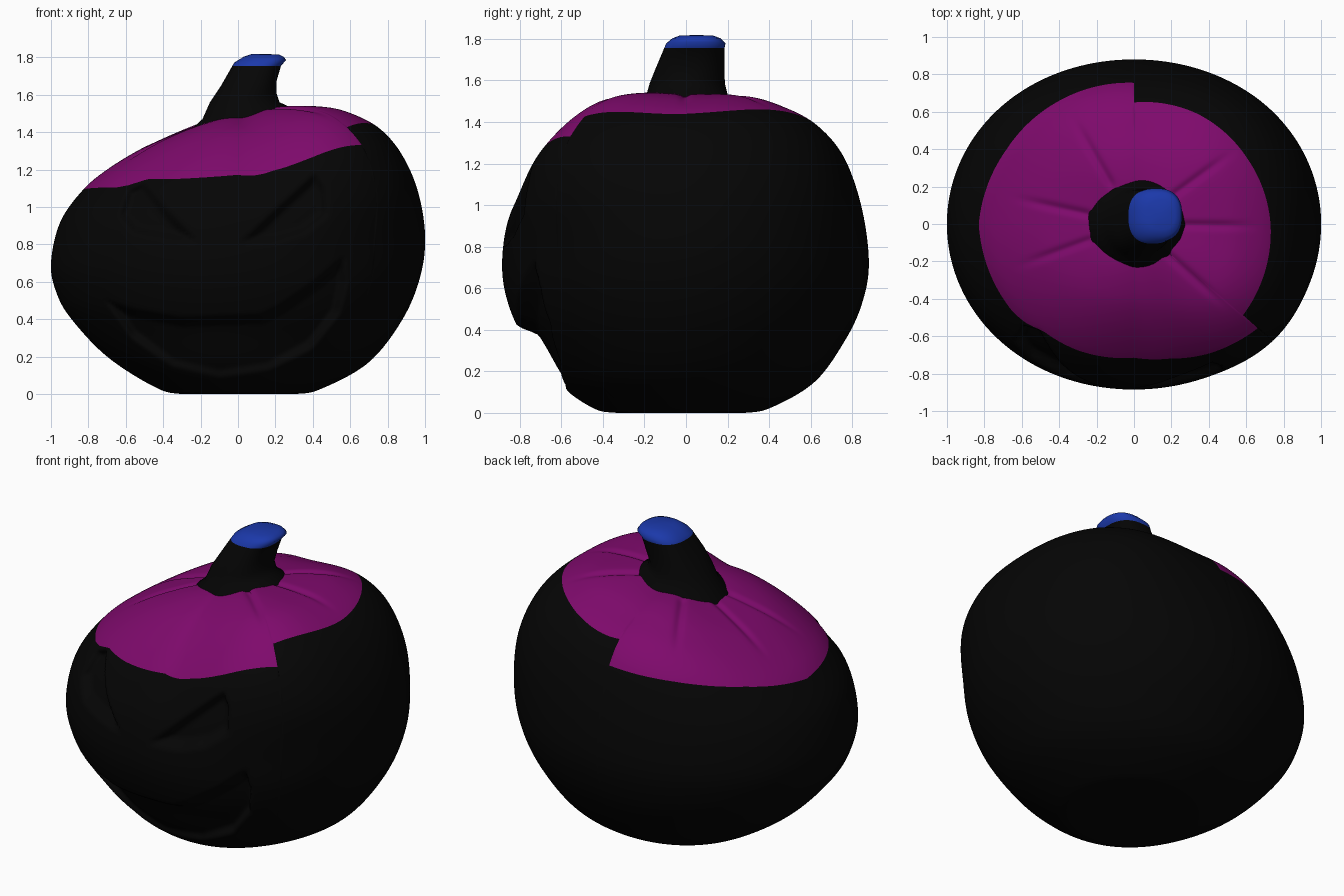
import bpy, bmesh, math
from mathutils import Vector

if "Cube" in bpy.data.objects:
    bpy.data.objects.remove(bpy.data.objects["Cube"])


def material(name, rgb):
    m = bpy.data.materials.new(name)
    m.diffuse_color = (*rgb, 1)
    m.use_nodes = True
    m.node_tree.nodes["Principled BSDF"].inputs["Base Color"].default_value = m.diffuse_color
    return m


BLACK = material("black", (0.0015, 0.0015, 0.0015))
PURPLE = material("purple", (0.21, 0.003, 0.15))
BLUE = material("blue", (0.011, 0.04, 0.4))

# Body profiles (radius, height) from the base to the crown
RIGHT = [(0, 0), (.3, 0), (.45, .03), (.7, .17), (.88, .4), (.975, .63), (1, .85),
         (.96, 1.09), (.87, 1.29), (.75, 1.425), (.6, 1.5), (.45, 1.53), (.22, 1.53), (0, 1.48)]
LEFT = [(0, 0), (.3, 0), (.45, .04), (.7, .2), (.89, .4), (.97, .54), (1, .7),
        (.95, .92), (.83, 1.09), (.7, 1.2), (.52, 1.31), (.36, 1.38), (.22, 1.43), (0, 1.48)]
FRONT = [(0, 0), (.33, 0), (.46, .03), (.62, .15), (.78, .36), (.86, .54), (.885, .72),
         (.855, .93), (.77, 1.1), (.66, 1.23), (.52, 1.35), (.38, 1.43), (.2, 1.48), (0, 1.48)]
BACK = [(0, 0), (.28, 0), (.42, .03), (.62, .15), (.76, .34), (.845, .52), (.88, .72),
        (.845, .99), (.76, 1.23), (.64, 1.37), (.49, 1.44), (.35, 1.48), (.2, 1.49), (0, 1.48)]

# Lid edge: (angle in degrees, radius), with two steps
LID = [(0, .73), (30, .7), (60, .68), (89.9, .65), (90.1, .755), (120, .77), (150, .79),
       (180, .83), (216, .8), (222, .785), (230, .75), (245, .74), (270, .715), (285, .745),
       (300, .8), (319.9, .865), (320.1, .76), (340, .745), (360, .73)]

# Carved face outlines in front view (x, z) and their depth
MOUTH = [(-.73, .52), (-.55, .46), (-.3, .415), (.12, .43), (.22, .48), (.42, .62), (.57, .75),
         (.59, .6), (.55, .43), (.4, .24), (.17, .12), (-.1, .08), (-.36, .14), (-.58, .3)]
EYE_L = [(-.65, .95), (-.6, 1.1), (-.5, 1.15), (-.38, 1.0), (-.18, .79), (-.4, .82), (-.56, .85)]
EYE_R = [(-.02, .79), (.2, 1.0), (.42, 1.2), (.48, 1.1), (.49, .95), (.36, .85), (.2, .8)]
CARVINGS = [(MOUTH, .08), (EYE_L, .065), (EYE_R, .06)]
CREASES = [120, 168, 200, 359, 318, 36]


def smooth(a, b, v):
    v = min(1, max(0, (v - a) / (b - a)))
    return v * v * (3 - 2 * v)


def inside_distance(poly, x, z):
    """Distance to the outline, zero when outside."""
    inside, best, p = False, 9, Vector((x, z))
    for a, b in zip(poly, poly[1:] + poly[:1]):
        if (a[1] > z) != (b[1] > z) and x < (b[0] - a[0]) * (z - a[1]) / (b[1] - a[1]) + a[0]:
            inside = not inside
        a, d = Vector(a), Vector(b) - Vector(a)
        k = min(1, max(0, (p - a).dot(d) / d.length_squared))
        best = min(best, (p - a - d * k).length)
    return best if inside else 0


def column(deg):
    """Control points of the body outline at one angle."""
    c, s = math.cos(math.radians(deg)), math.sin(math.radians(deg))
    pts = []
    for px, py in zip(RIGHT if c > 0 else LEFT, BACK if s > 0 else FRONT):
        r, z = [a * c * c + b * s * s for a, b in zip(px, py)]
        # fuller shoulder on the right-hand side
        w = smooth(.75, 1.2, z) * min(1, r / .6) * (2 * s * c) ** 2 if c > 0 else 0
        pts.append((r + (.08 if s < 0 else .035) * w, z + (.06 if s < 0 else .025) * w))
    return pts


def along(pts, t):
    i = min(int(t), len(pts) - 2)
    u = t - i
    q = [pts[min(max(i + k, 0), len(pts) - 1)] for k in (-1, 0, 1, 2)]
    return [.5 * (2 * b + (c - a) * u + (2 * a - 5 * b + 4 * c - d) * u * u
                  + (3 * b - a - 3 * c + d) * u ** 3) for a, b, c, d in zip(*q)]


def lid_radius(deg):
    for (a, r), (b, s) in zip(LID, LID[1:]):
        if a <= deg <= b:
            return r + (s - r) * (deg - a) / (b - a)


def lid_t(pts, radius):
    lo, hi = 6, 13
    for _ in range(30):
        mid = (lo + hi) / 2
        lo, hi = (mid, hi) if along(pts, mid)[0] > radius else (lo, mid)
    return lo


def body_point(pts, deg, t):
    r, z = along(pts, t)
    z = max(0, z)
    if t > 8 and r > .2:
        for a in CREASES:
            d = abs((deg - a + 180) % 360 - 180) * math.pi / 180 * r
            z -= .014 * math.exp(-(d / .022) ** 2) * smooth(.2, .26, r) * (1 - smooth(.45, .7, r))
    x, y = r * math.cos(math.radians(deg)), r * math.sin(math.radians(deg))
    if y < -.2:
        for poly, depth in CARVINGS:
            fade = .5 + .5 * smooth(.08, .35, z)
            y += depth * fade * smooth(0, .055, inside_distance(poly, x, z))
    return x, y, z


def loft(name, rings, mats, first_coloured):
    """Skin closed rings; faces from ring first_coloured up use the second material."""
    bm = bmesh.new()
    vs = [[bm.verts.new(p) for p in ring] for ring in rings]
    n = len(rings[0])
    for k in range(len(vs) - 1):
        for i in range(n):
            j = (i + 1) % n
            f = bm.faces.new((vs[k][i], vs[k][j], vs[k + 1][j], vs[k + 1][i]))
            f.material_index = int(k >= first_coloured)
            f.smooth = True
    bmesh.ops.remove_doubles(bm, verts=bm.verts, dist=1e-5)
    bmesh.ops.recalc_face_normals(bm, faces=bm.faces)
    me = bpy.data.meshes.new(name)
    bm.to_mesh(me)
    bm.free()
    for m in mats:
        me.materials.append(m)
    ob = bpy.data.objects.new(name, me)
    bpy.context.collection.objects.link(ob)
    return ob


# Carved body with lid
LOW, HIGH = 100, 36
angles = sorted([i * 1.2 for i in range(300)] + [89.9, 90.1, 319.9, 320.1])
columns = []
for deg in angles:
    pts = column(deg)
    tb = lid_t(pts, lid_radius(deg))
    ts = [tb * k / LOW for k in range(LOW)] + [tb + (13 - tb) * k / HIGH for k in range(HIGH + 1)]
    columns.append([body_point(pts, deg, t) for t in ts])
loft("pumpkin_body", list(zip(*columns)), [BLACK, PURPLE], LOW)

# Leaning stem: x range, y range, heights of left and right ends of each ring
STEM = [(-.27, .29, -.25, .26, 1.36, 1.48), (-.245, .265, -.23, .24, 1.42, 1.54),
        (-.19, .222, -.195, .205, 1.47, 1.56),
        (-.15, .205, -.175, .187, 1.56, 1.61), (-.09, .205, -.145, .185, 1.65, 1.67),
        (-.03, .23, -.105, .185, 1.755, 1.755), (-.02, .257, -.095, .19, 1.772, 1.785),
        (.03, .245, -.065, .165, 1.803, 1.803), (.07, .22, -.03, .13, 1.817, 1.815),
        (.14, .14, .05, .05, 1.818, 1.818)]
rings = []
for x0, x1, y0, y1, z0, z1 in STEM:
    ring = []
    for i in range(48):
        a = i * math.tau / 48
        # slightly squared cross-section towards the cut end
        e = 1 if z0 < 1.6 else .8
        c, s = [math.copysign(abs(v) ** e, v) for v in (math.cos(a), math.sin(a))]
        ring.append(((x0 + x1) / 2 + c * (x1 - x0) / 2, (y0 + y1) / 2 + s * (y1 - y0) / 2,
                     (z0 + z1) / 2 + c * (z1 - z0) / 2))
    rings.append(ring)
loft("stem", rings, [BLACK, BLUE], 5)
